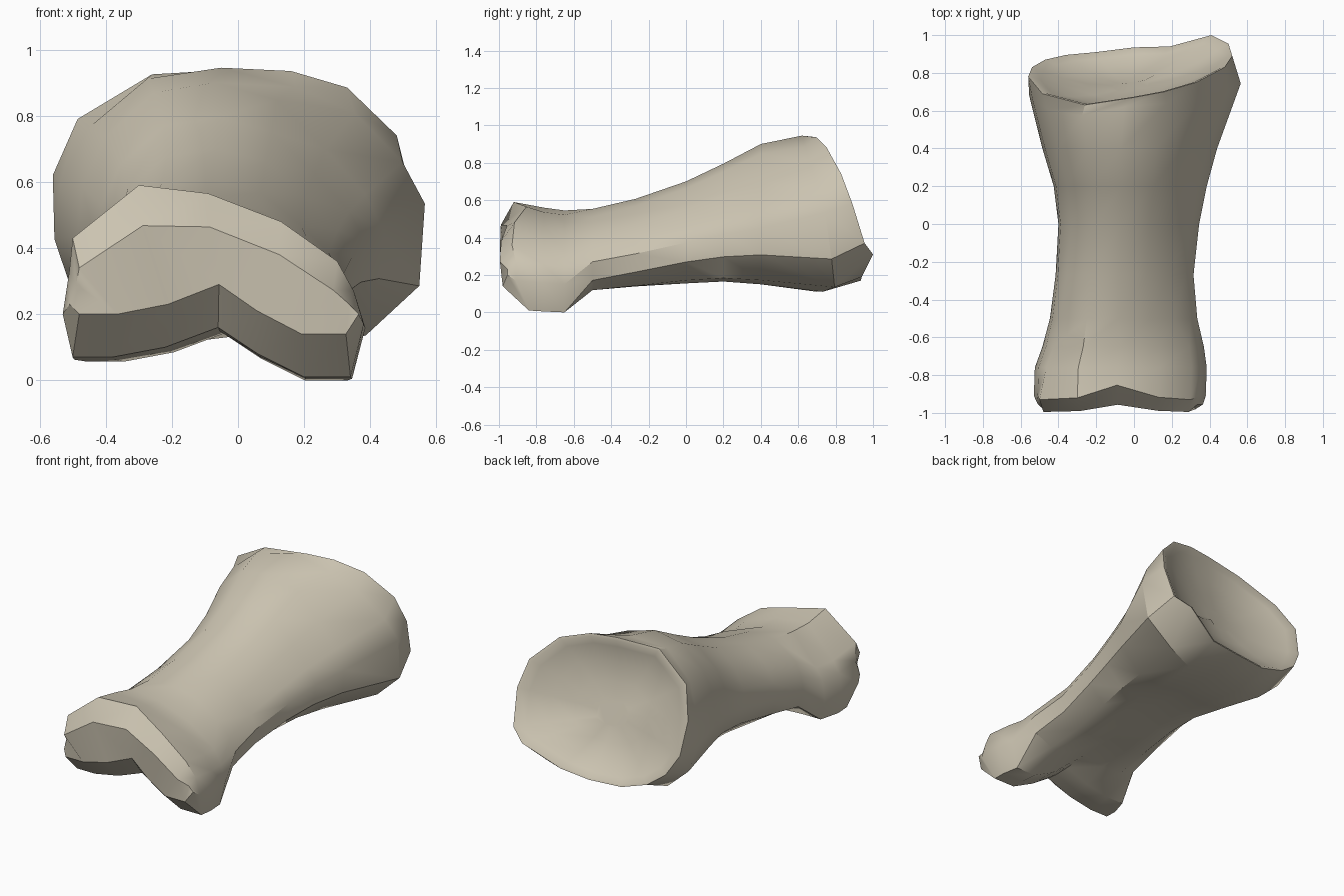
import bpy, bmesh, math
from mathutils import Vector

default = bpy.data.objects.get("Cube")
if default:
    bpy.data.objects.remove(default, do_unlink=True)

# Bone colour
bone_mat = bpy.data.materials.new("warm bone")
bone_mat.use_nodes = True
bone_colour = (0.6, 0.55, 0.44, 1)
bone_mat.diffuse_color = bone_colour
bone_mat.node_tree.nodes["Principled BSDF"].inputs["Base Color"].default_value = bone_colour

# Cross-sections: from the bottom centre, round the -x side, over the top, and back
shaft_section = [(0, .03), (-.35, 0), (-.65, .03), (-.9, .18), (-1, .38), (-.97, .58),
                 (-.82, .78), (-.5, .96), (-.1, 1), (.3, .93), (.62, .73), (.88, .55),
                 (1, .4), (.97, .21), (.68, .03), (.35, 0)]
head_outline = [(-.06, .16), (-.22, .1), (-.38, .07), (-.5, .07), (-.53, .2), (-.51, .33),
                (-.5, .43), (-.3, .59), (-.09, .565), (.13, .48), (.3, .36), (.35, .27),
                (.38, .17), (.34, .01), (.2, .01), (.06, .08)]
rim = [Vector(p) for p in (
    (0, .935, .17), (-.2, .91, .17), (-.36, .895, .22), (-.47, .87, .3),
    (-.54, .83, .42), (-.56, .78, .62), (-.485, .69, .79), (-.26, .63, .925),
    (0, .67, .94), (.16, .7, .935), (.33, .75, .885), (.48, .83, .74),
    (.52, .89, .58), (.5, .955, .37), (.41, 1, .31), (.19, .94, .19))]
COUNT = len(rim)


def normalise(outline):
    xs, zs = zip(*outline)
    middle, half = (max(xs) + min(xs)) / 2, (max(xs) - min(xs)) / 2
    low, height = min(zs), max(zs) - min(zs)
    return [((x - middle) / half, (z - low) / height) for x, z in outline]


head_section = normalise(head_outline)


def section(y, left, right, bottom, top, head_blend):
    """One ring of the shaft, blended between the shaft and head shapes."""
    ring = []
    for (su, sv), (hu, hv) in zip(shaft_section, head_section):
        u = su + (hu - su) * head_blend
        v = sv + (hv - sv) * head_blend
        ring.append(Vector(((left + right) / 2 + u * (right - left) / 2,
                            y, bottom + v * (top - bottom))))
    return ring


def notch(x):
    """Strength of the groove between the two condyles."""
    return max(0, 1 - abs(x + .08) / .25)


# Rounded front of the head: a shrunken nose ring, then the full outline
nose, brow = [], []
for i, (x, z) in enumerate(head_outline):
    if 5 < i < 11:
        mate = head_outline[(8 - i) % COUNT][1]
        nose_y, nose_z = -.995, mate + (z - mate) * .75
        brow_y = -.93 + .08 * notch(x)
    elif i in (4, 5, 11, 12):
        nose_y, nose_z = -.955, z + (.03 if i in (4, 12) else -.04)
        brow_y = -.91
    else:
        nose_y, nose_z = -.98, z + .13
        brow_y = -.84
    nose.append(Vector((x * .96, nose_y + .04 * notch(x), nose_z)))
    brow.append(Vector((x, brow_y, z)))

# Head, with a shallow pit beside the higher condyle
head = [section(-.76, -.525, .385, .005, .56, 1), section(-.65, -.485, .37, 0, .545, 1)]
for ring in head:
    ring[6] += Vector((.03, 0, -.03))

# Neck and shaft stations
rings = [nose, brow] + head
rings += [section(*s) for s in (
    (-.5, -.445, .335, .11, .56, .35),
    (-.27, -.415, .315, .13, .61, .15),
    (0, -.4, .345, .155, .7, 0),
    (.2, -.425, .385, .165, .795, 0),
    (.4, -.485, .44, .15, .9, 0))]

# Flared base follows the slant of the rim, thicker underneath
flare = section(0, -.555, .565, .11, .945, 0)
for p, r, (u, v) in zip(flare, rim, shaft_section):
    p.y = r.y - .05 - .16 * (1 - v)
for i in (10, 11, 12):
    flare[i].z += .09
rings += [flare, rim]

# Thin lip and shallow joint socket
centre = sum(rim, Vector()) / COUNT
inward = Vector((0, -.93, -.35))
for scale, depth in ((.965, .002), (.88, .025), (.68, .065), (.42, .095), (.18, .105)):
    rings.append([centre + (p - centre) * scale + inward * depth for p in rim])

# Skin the rings
bm = bmesh.new()
loops = [[bm.verts.new(p) for p in ring] for ring in rings]
for a, b in zip(loops, loops[1:]):
    for i in range(COUNT):
        j = (i + 1) % COUNT
        bm.faces.new((a[i], a[j], b[j], b[i]))
bm.faces.new(loops[-1])

# Close the nose with strips joining its lower and upper edges
front = loops[0]
for i in range(-3, 3):
    bm.faces.new((front[i], front[i + 1], front[7 - i], front[8 - i]))
bm.faces.new((front[3], front[4], front[5]))
bm.faces.new((front[11], front[12], front[13]))

bmesh.ops.recalc_face_normals(bm, faces=bm.faces)
mesh = bpy.data.meshes.new("finger_bone")
bm.to_mesh(mesh)
bm.free()
mesh.materials.append(bone_mat)
bone = bpy.data.objects.new("finger_bone", mesh)
bpy.context.collection.objects.link(bone)

# Smooth shading with crisp ridges
bpy.context.view_layer.objects.active = bone
bone.select_set(True)
bpy.ops.object.shade_smooth_by_angle(angle=math.radians(35))
